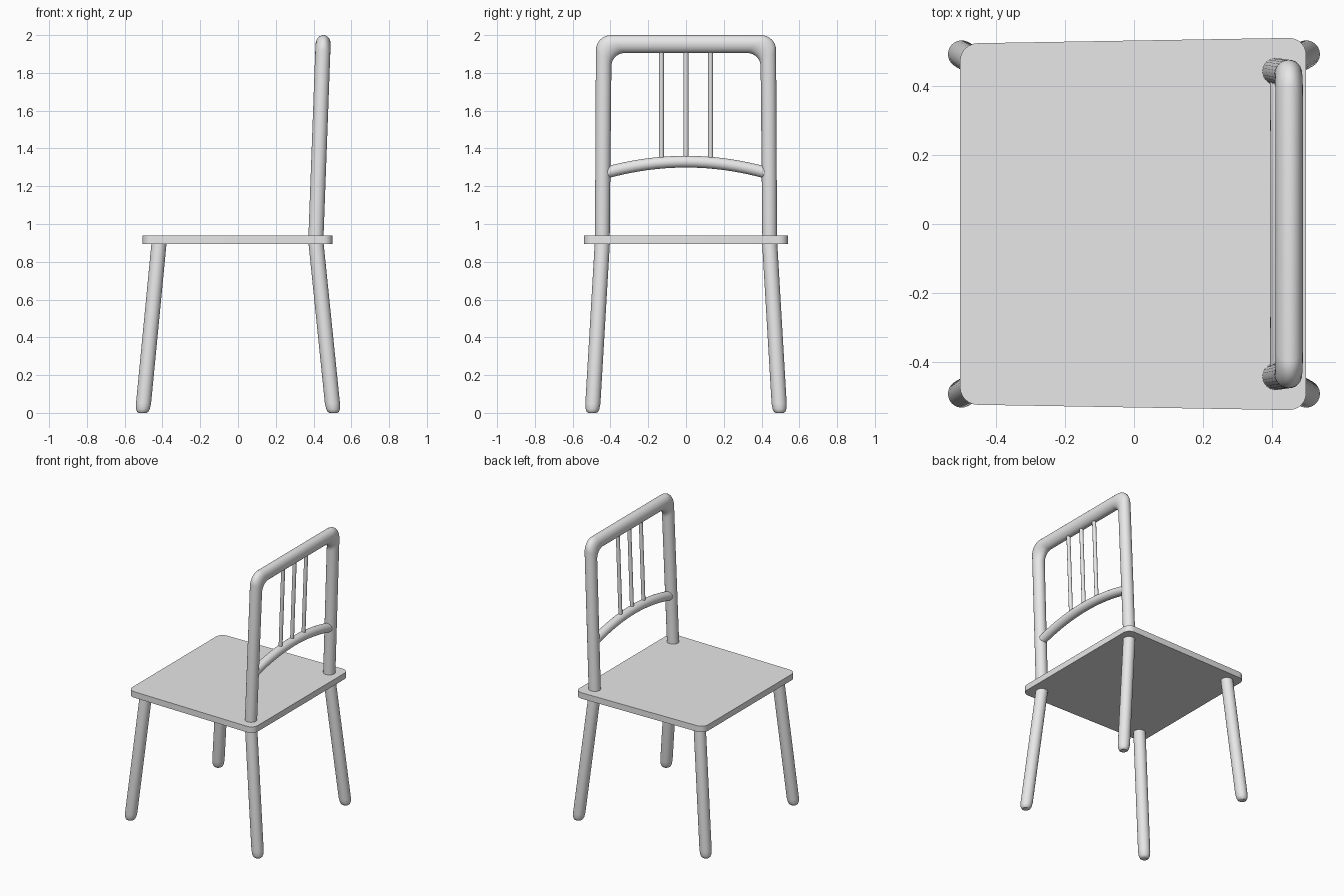
import bpy, bmesh
from math import sin, cos, pi
from mathutils import Vector

if "Cube" in bpy.data.objects:
    bpy.data.objects.remove(bpy.data.objects["Cube"], do_unlink=True)

GREY = (0.8, 0.8, 0.8, 1)
grey = bpy.data.materials.new("plain grey")
grey.use_nodes = True
grey.diffuse_color = GREY
grey.node_tree.nodes["Principled BSDF"].inputs["Base Color"].default_value = GREY


def finish(name, bm):
    """Turn a bmesh into a smooth, sharp-edged object."""
    bmesh.ops.recalc_face_normals(bm, faces=bm.faces)
    mesh = bpy.data.meshes.new(name)
    bm.to_mesh(mesh)
    bm.free()
    mesh.materials.append(grey)
    obj = bpy.data.objects.new(name, mesh)
    bpy.context.collection.objects.link(obj)
    bpy.ops.object.select_all(action="DESELECT")
    obj.select_set(True)
    bpy.context.view_layer.objects.active = obj
    bpy.ops.object.shade_smooth_by_angle(angle=pi / 5)
    return obj


def sweep(name, rings, sides=24):
    """Skin elliptical rings, each given as centre and two half axes."""
    bm = bmesh.new()
    loops = []
    for centre, u, v in rings:
        angles = [2 * pi * i / sides for i in range(sides)]
        loops.append([bm.verts.new(centre + u * cos(a) + v * sin(a)) for a in angles])
    for low, high in zip(loops, loops[1:]):
        for i in range(sides):
            j = (i + 1) % sides
            bm.faces.new((low[i], low[j], high[j], high[i]))
    bm.faces.new(loops[0])
    bm.faces.new(loops[-1])
    return finish(name, bm)


def flat_ring(x, y, z, r):
    return Vector((x, y, z)), Vector((r, 0, 0)), Vector((0, r, 0))


def back_x(z):
    """Depth of the leaning backrest at a height."""
    return 0.413 + 0.037 * (z - 0.94)


# Seat: slightly wider toward the backrest, with rounded corners
SEAT_LOW, SEAT_HIGH = 0.895, 0.938
bm = bmesh.new()
outline = [(-0.505, -0.524), (0.5, -0.541), (0.5, 0.541), (-0.505, 0.524)]
base = bm.faces.new([bm.verts.new((x, y, SEAT_LOW)) for x, y in outline])
top = bmesh.ops.extrude_face_region(bm, geom=[base])["geom"]
for v in top:
    if isinstance(v, bmesh.types.BMVert):
        v.co.z = SEAT_HIGH
corners = [e for e in bm.edges if abs(e.verts[0].co.z - e.verts[1].co.z) > 0.01]
bmesh.ops.bevel(bm, geom=corners, offset=0.05, segments=6, profile=0.5, affect="EDGES")
finish("seat", bm)

# Four splayed legs with rounded feet
for end, end_name, top_x in ((-1, "front", 0.418), (1, "back", 0.413)):
    for side, side_name in ((-1, "outer_a"), (1, "outer_b")):
        rings = []
        for z, r in ((0, 0.022), (0.006, 0.03), (0.02, 0.036), (0.05, 0.04), (0.91, 0.04)):
            t = z / 0.9
            x = 0.505 + (top_x - 0.505) * t
            y = 0.496 + (0.443 - 0.496) * t
            rings.append(flat_ring(end * x, side * y, z, r))
        sweep(f"{end_name}_leg_{side_name}", rings)

# Backrest hoop: posts and top rail from paired outer and inner outlines
pairs = [((0.482, 0.92), (0.404, 0.92))]
for i in range(9):
    a = i / 8 * pi / 2
    pairs.append(((0.397 + 0.08 * cos(a), 1.92 + 0.08 * sin(a)),
                  (0.325 + 0.07 * cos(a), 1.835 + 0.07 * sin(a))))
pairs += [((-o[0], o[1]), (-i[0], i[1])) for o, i in reversed(pairs)]
rings = []
for (oy, oz), (iy, iz) in pairs:
    y, z = (oy + iy) / 2, (oz + iz) / 2
    half = Vector((back_x(oz) - back_x(iz), oy - iy, oz - iz)) / 2
    rings.append((Vector((back_x(z), y, z)), half, Vector((0.04, 0, 0))))
sweep("backrest_hoop", rings)

# Arched cross bar between the posts
rings = []
for i in range(17):
    y = -0.43 + 0.86 * i / 16
    z = 1.33 - 0.052 * (y / 0.4) ** 2
    normal = Vector((0, 0.65 * y, 1)).normalized() * 0.031
    rings.append((Vector((back_x(z), y, z)), normal, Vector((0.031, 0, 0))))
sweep("backrest_cross_bar", rings)

# Three thin spindles from cross bar to top rail
for n in (-1, 0, 1):
    rings = [flat_ring(back_x(z), n * 0.13, z, 0.013) for z in (1.33, 1.94)]
    sweep(f"spindle_{n + 2}", rings, 16)
